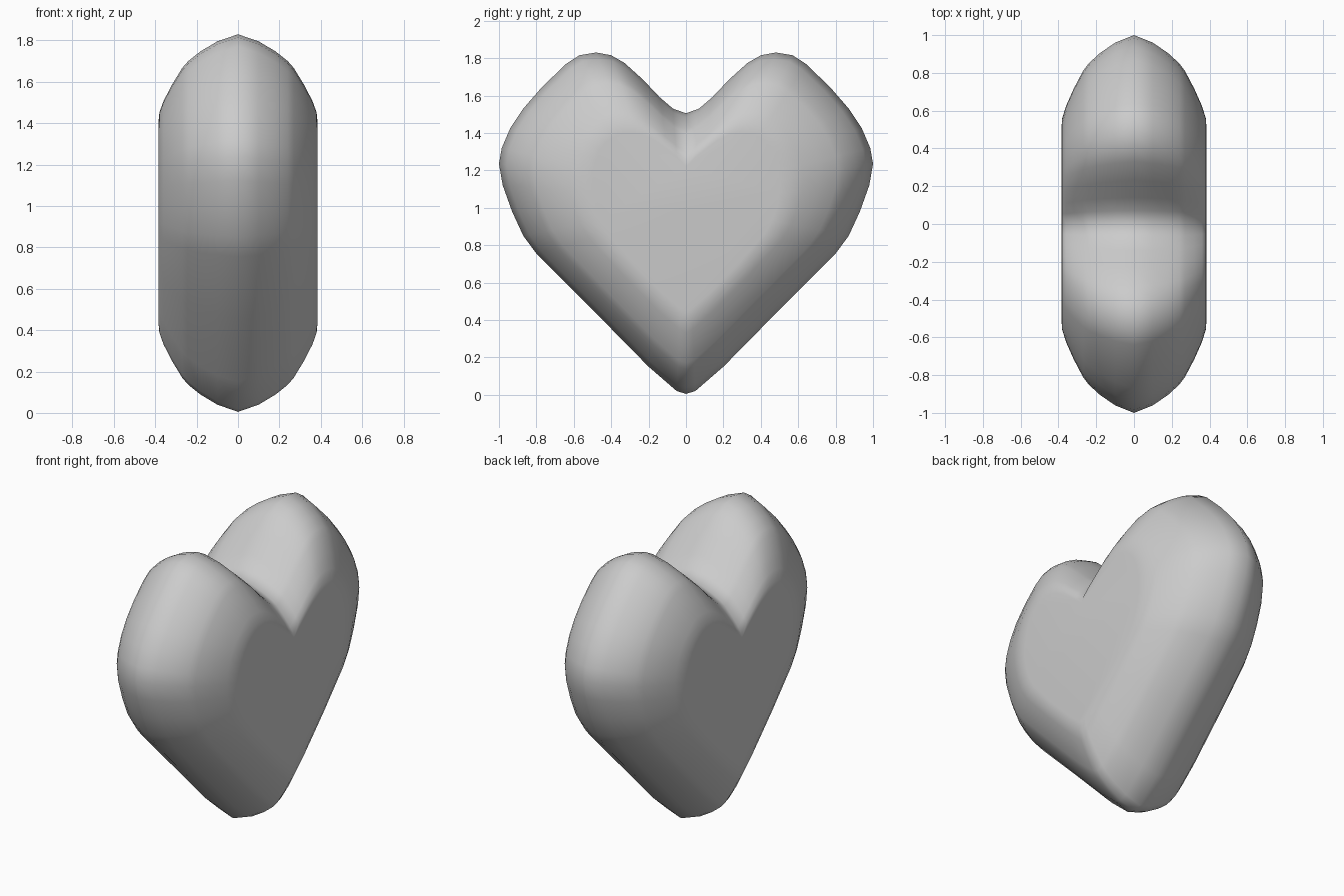
import bpy, bmesh

# Half outline from bottom tip to top notch:
# (y, z) on the middle rim, then matching (y, z) on the flat side face
HALF = [
    (0.00, 0.005, 0.00, 0.44), (0.05, 0.02, 0.03, 0.46),
    (0.20, 0.15, 0.12, 0.54), (0.50, 0.455, 0.28, 0.70),
    (0.80, 0.755, 0.42, 0.86), (0.87, 0.85, 0.46, 0.93),
    (0.93, 0.98, 0.485, 1.00), (0.98, 1.12, 0.50, 1.08),
    (1.00, 1.235, 0.50, 1.15), (0.985, 1.32, 0.495, 1.20),
    (0.94, 1.425, 0.48, 1.26), (0.87, 1.53, 0.46, 1.31),
    (0.77, 1.645, 0.43, 1.35), (0.64, 1.77, 0.39, 1.38),
    (0.57, 1.815, 0.36, 1.395), (0.48, 1.83, 0.32, 1.40),
    (0.40, 1.815, 0.27, 1.40), (0.33, 1.775, 0.22, 1.385),
    (0.23, 1.685, 0.16, 1.355), (0.14, 1.59, 0.10, 1.31),
    (0.07, 1.53, 0.05, 1.27), (0.00, 1.505, 0.00, 1.22),
]
# Cross-section of the puffed edge: (x, blend from rim to face)
EDGE = [(0.0, 0.0), (0.1, 0.08), (0.18, 0.19), (0.24, 0.30), (0.27, 0.38),
        (0.32, 0.57), (0.36, 0.75), (0.38, 0.88), (0.385, 1.0)]

# Mirror the outline and the cross-section
outline = HALF + [(-a, b, -c, d) for a, b, c, d in HALF[-2:0:-1]]
section = [(-x, s) for x, s in EDGE[:0:-1]] + EDGE

# Heart body: loft of blended outlines, capped with flat faces
bm = bmesh.new()
rings = [[bm.verts.new((x, a + (c - a) * s, b + (d - b) * s))
          for a, b, c, d in outline] for x, s in section]
n = len(outline)
for r0, r1 in zip(rings, rings[1:]):
    for i in range(n):
        j = (i + 1) % n
        bm.faces.new((r0[i], r0[j], r1[j], r1[i]))
bm.faces.new(rings[0])
bm.faces.new(rings[-1])
bmesh.ops.recalc_face_normals(bm, faces=bm.faces)
for f in bm.faces:
    f.smooth = True
mesh = bpy.data.meshes.new("heart")
bm.to_mesh(mesh)
bm.free()
heart = bpy.data.objects.new("heart", mesh)
bpy.context.collection.objects.link(heart)
